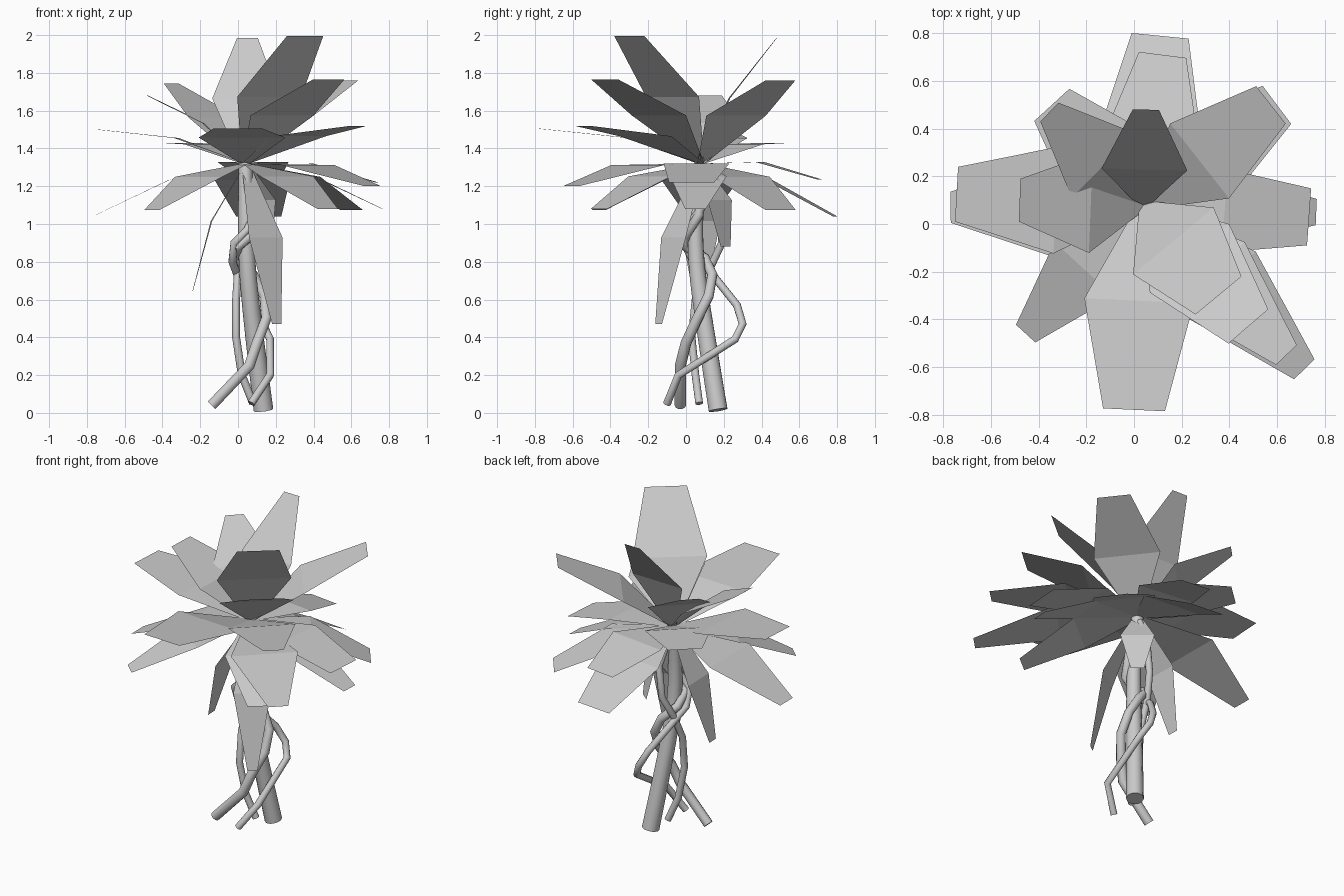
import bpy
from mathutils import Vector

cube = bpy.data.objects.get("Cube")
if cube:
    bpy.data.objects.remove(cube, do_unlink=True)

GREY = (0.6, 0.6, 0.6, 1.0)
grey = bpy.data.materials.new("plain_grey")
grey.use_nodes = True
grey.diffuse_color = GREY
grey.node_tree.nodes["Principled BSDF"].inputs["Base Color"].default_value = GREY

CROWN = Vector((0.04, 0.08, 1.32))   # point where all leaves meet
BEND = 0.05                          # how far each leaf arches at its middle


def link(name, mesh):
    obj = bpy.data.objects.new(name, mesh)
    mesh.materials.clear()
    mesh.materials.append(grey)
    bpy.context.collection.objects.link(obj)
    return obj


def leaf(name, x, y, z, mid_width, tip_width):
    """Flat card leaf: narrow root, wide arched middle, blunt tip."""
    tip = Vector((x, y, z))
    along = (tip - CROWN).normalized()
    side = along.cross(Vector((0, 0, 1))).normalized()
    normal = side.cross(along)
    middle = CROWN.lerp(tip, 0.48) + normal * BEND
    rows = [(CROWN, 0.05), (middle, mid_width), (tip, tip_width)]
    verts = [p + side * (w * s / 2) for p, w in rows for s in (-1, 1)]
    mesh = bpy.data.meshes.new(name)
    mesh.from_pydata(verts, [], [(0, 1, 3, 2), (2, 3, 5, 4)])
    link(name, mesh)


def tube(name, radius, points, taper=1.0, kind="POLY"):
    """Round stem swept along a path."""
    curve = bpy.data.curves.new(name, "CURVE")
    curve.dimensions = "3D"
    curve.bevel_depth = radius
    curve.bevel_resolution = 3
    curve.use_fill_caps = True
    spline = curve.splines.new(kind)
    spline.points.add(len(points) - 1)
    for i, (point, co) in enumerate(zip(spline.points, points)):
        point.co = (*co, 1)
        point.radius = 1 + (taper - 1) * i / (len(points) - 1)
    if kind == "NURBS":
        spline.use_endpoint_u = True
        spline.order_u = 3
        spline.resolution_u = 4
    helper = bpy.data.objects.new(name + "_path", curve)
    bpy.context.collection.objects.link(helper)
    bpy.context.view_layer.update()
    graph = bpy.context.evaluated_depsgraph_get()
    mesh = bpy.data.meshes.new_from_object(helper.evaluated_get(graph))
    bpy.data.objects.remove(helper, do_unlink=True)
    obj = link(name, mesh)
    bpy.ops.object.select_all(action="DESELECT")
    obj.select_set(True)
    bpy.context.view_layer.objects.active = obj
    bpy.ops.object.shade_smooth_by_angle(angle=0.8)


# Leaves: tip position, middle width, tip width
upper_leaves = [
    (0.05, 0.48, 1.985, 0.36, 0.11),
    (0.355, -0.3, 1.995, 0.44, 0.25),
    (0.48, -0.43, 1.765, 0.44, 0.22),
    (0.575, 0.5, 1.76, 0.4, 0.2),
    (-0.355, 0.47, 1.745, 0.38, 0.11),
    (-0.48, 0.1, 1.68, 0.42, 0.18),
]
middle_leaves = [
    (0, -0.78, 1.505, 0.46, 0.26),
    (0.64, -0.55, 1.52, 0.4, 0.12),
    (-0.745, 0.125, 1.5, 0.45, 0.23),
    (-0.345, 0.5, 1.43, 0.4, 0.2),
    (0.12, 0.71, 1.235, 0.38, 0.2),
    (0.715, -0.61, 1.2, 0.4, 0.12),
    (0.735, 0.03, 1.22, 0.35, 0.24),
]
lower_leaves = [
    (0.6, 0.5, 1.075, 0.38, 0.2),
    (0.11, 0.79, 1.04, 0.4, 0.24),
    (0.765, 0.05, 1.08, 0.3, 0.11),
    (-0.77, 0.07, 1.04, 0.41, 0.13),
    (-0.455, -0.46, 1.075, 0.34, 0.11),
    (0.475, -0.46, 1.08, 0.36, 0.14),
]
hanging_leaves = [
    (-0.24, 0.07, 0.645, 0.22, 0.07),
    (0.205, -0.145, 0.47, 0.22, 0.06),
    (0.15, 0.21, 0.88, 0.2, 0.08),
]
for tier, leaves in (("upper", upper_leaves), ("middle", middle_leaves),
                     ("lower", lower_leaves), ("hanging", hanging_leaves)):
    for number, shape in enumerate(leaves, 1):
        leaf(f"{tier}_leaf_{number}", *shape)

# Main stem, slightly curved and tapered
tube("main_stem", 0.052, [
    (0.135, 0.17, 0.015), (0.08, 0.1, 0.45), (0.045, 0.05, 0.8),
    (0.04, 0.05, 1.1), (0.04, 0.08, 1.32)], 0.7, "NURBS")

# Vines twisting around the stem
tube("thick_vine", 0.03, [
    (-0.14, -0.03, 0.04), (0.06, -0.03, 0.25), (0.1, 0, 0.37),
    (0.15, 0.06, 0.5), (0.14, 0.12, 0.62), (0.08, 0.14, 0.73),
    (-0.01, 0.1, 0.82), (0, 0, 0.88), (0.07, 0, 0.94),
    (0.1, 0.07, 1.05), (0.05, 0.09, 1.25)], 0.8)
tube("outer_vine", 0.021, [
    (0.07, -0.1, 0.05), (0.17, -0.04, 0.2), (0.17, 0.26, 0.39),
    (0.13, 0.3, 0.47), (0.08, 0.27, 0.57), (0, 0.15, 0.72),
    (-0.03, 0.04, 0.8), (-0.02, -0.01, 0.9), (0.05, -0.01, 0.97),
    (0.1, 0.08, 1.08), (0.05, 0.09, 1.27)])
tube("inner_vine", 0.021, [
    (0.08, 0.07, 0.05), (0.02, 0.05, 0.2), (-0.01, 0.03, 0.4),
    (-0.01, 0.05, 0.6), (0, 0.12, 0.75), (0.04, 0.19, 0.9),
    (0.06, 0.19, 1.1), (0.04, 0.1, 1.28)])
